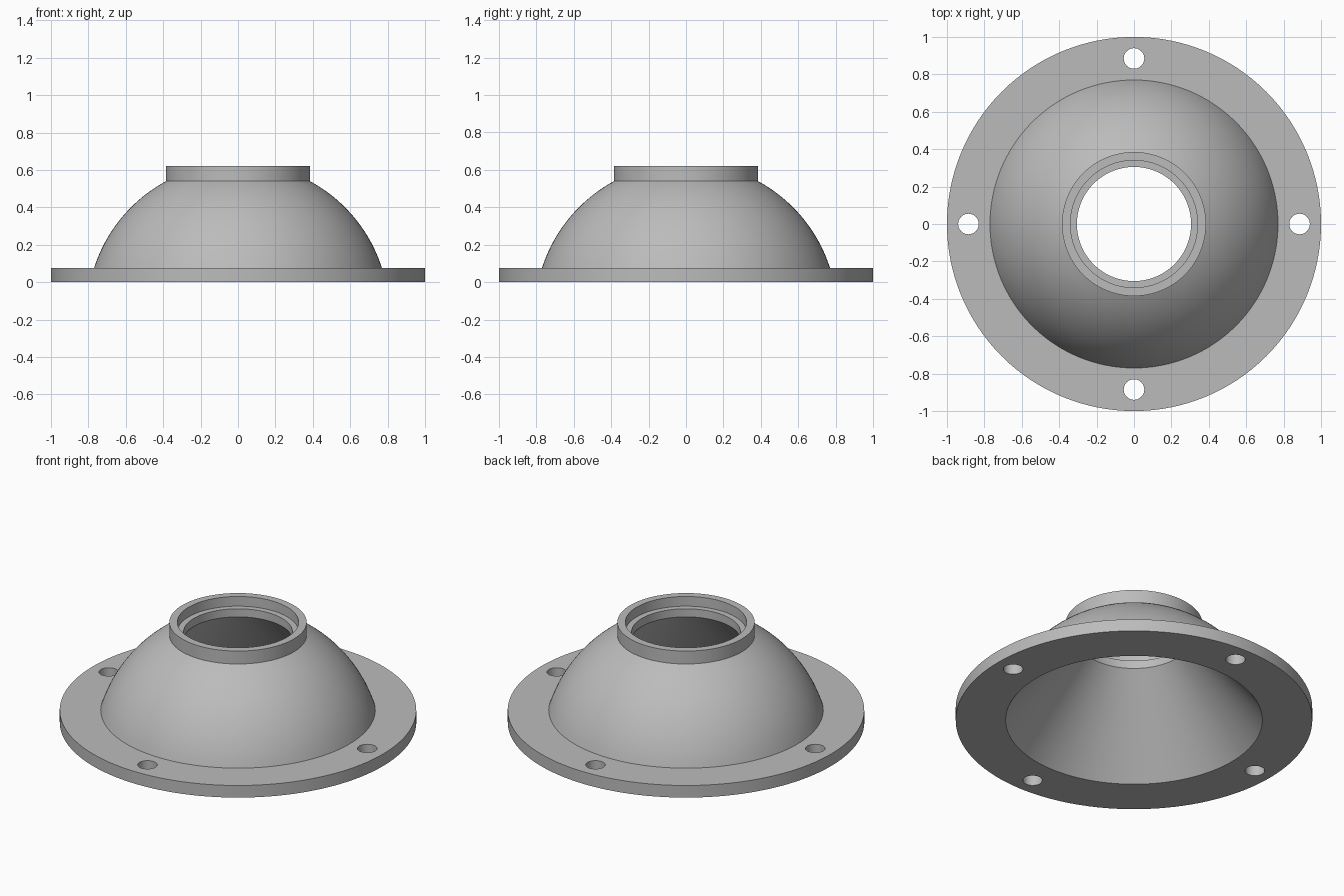
import bpy, bmesh, math
from mathutils import Vector

default_cube = bpy.data.objects.get("Cube")
if default_cube:
    bpy.data.objects.remove(default_cube, do_unlink=True)

SEGMENTS = 128
FLANGE_TOP, NECK_BASE, TOP = 0.075, 0.54, 0.62
DOME_BASE_R, NECK_R = 0.77, 0.385

grey = bpy.data.materials.new("grey_metal")
grey.use_nodes = True
colour = (0.5, 0.5, 0.5, 1)
grey.diffuse_color = colour
grey.node_tree.nodes["Principled BSDF"].inputs["Base Color"].default_value = colour


def new_object(name, bm):
    mesh = bpy.data.meshes.new(name)
    bm.to_mesh(mesh)
    bm.free()
    mesh.materials.append(grey)
    obj = bpy.data.objects.new(name, mesh)
    bpy.context.collection.objects.link(obj)
    return obj


def lathe(name, profile):
    """Spin a closed (radius, height) outline around the z axis."""
    bm = bmesh.new()
    verts = [bm.verts.new((r, 0, z)) for r, z in profile]
    edges = [bm.edges.new((v, verts[i - 1])) for i, v in enumerate(verts)]
    bmesh.ops.spin(bm, geom=verts + edges, cent=(0, 0, 0), axis=(0, 0, 1),
                   angle=math.tau, steps=SEGMENTS, use_merge=True)
    bmesh.ops.remove_doubles(bm, verts=bm.verts, dist=1e-5)
    bmesh.ops.recalc_face_normals(bm, faces=bm.faces)
    return new_object(name, bm)


# Dome outline: circular arc centred on the axis, through its base and neck rings
centre = (NECK_R**2 + NECK_BASE**2 - DOME_BASE_R**2 - FLANGE_TOP**2) / (2 * (NECK_BASE - FLANGE_TOP))
radius = math.hypot(DOME_BASE_R, FLANGE_TOP - centre)
start = math.atan2(FLANGE_TOP - centre, DOME_BASE_R)
end = math.atan2(NECK_BASE - centre, NECK_R)
STEPS = 20
arc = []
for i in range(STEPS + 1):
    a = start + (end - start) * i / STEPS
    arc.append((radius * math.cos(a), centre + radius * math.sin(a)))

# Flange, dome, neck, stepped bore and conical cavity in one outline
outline = [(0.72, 0), (1, 0), (1, FLANGE_TOP)] + arc + [
    (NECK_R, TOP), (0.34, TOP), (0.34, 0.56), (0.305, 0.56), (0.305, 0.51)]
housing = lathe("flanged_dome_housing", outline)

# Four bolt holes through the flange
bm = bmesh.new()
for x, y in ((1, 0), (0, 1), (-1, 0), (0, -1)):
    hole = bmesh.ops.create_cone(bm, cap_ends=True, segments=40, radius1=0.055,
                                 radius2=0.055, depth=0.3)
    bmesh.ops.translate(bm, verts=hole["verts"], vec=Vector((x, y, 0)) * 0.885)
cutter = new_object("bolt_hole_cutter", bm)
cutter.hide_render = True

bpy.context.view_layer.objects.active = housing
housing.select_set(True)
drill = housing.modifiers.new("bolt_holes", "BOOLEAN")
drill.operation = "DIFFERENCE"
drill.solver = "EXACT"
drill.object = cutter
bpy.ops.object.modifier_apply(modifier=drill.name)
bpy.data.objects.remove(cutter, do_unlink=True)

bpy.ops.object.shade_smooth_by_angle(angle=math.radians(20))
